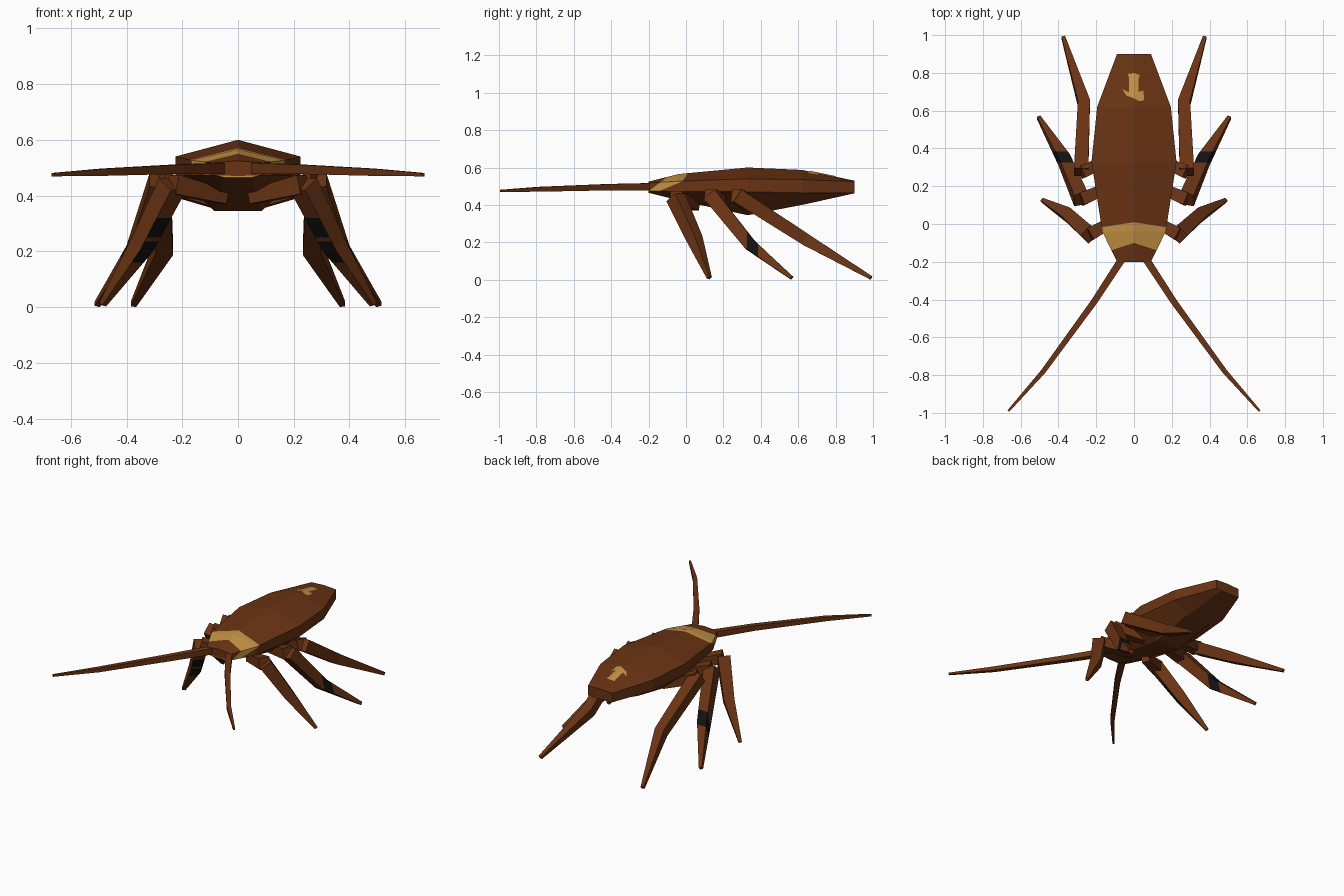
import bpy, bmesh
from mathutils import Vector

cube = bpy.data.objects.get("Cube")
if cube:
    bpy.data.objects.remove(cube, do_unlink=True)


def make_material(name, color):
    mat = bpy.data.materials.new(name)
    mat.use_nodes = True
    mat.diffuse_color = (*color, 1)
    mat.node_tree.nodes["Principled BSDF"].inputs["Base Color"].default_value = (*color, 1)
    return mat


brown = make_material("chestnut brown", (0.145, 0.034, 0.007))
tan = make_material("tan", (0.56, 0.29, 0.06))
black = make_material("black", (0.006, 0.006, 0.006))


def finish(name, bm, mats, mirror=True):
    mesh = bpy.data.meshes.new(name)
    bm.to_mesh(mesh)
    bm.free()
    for mat in mats:
        mesh.materials.append(mat)
    obj = bpy.data.objects.new(name, mesh)
    bpy.context.collection.objects.link(obj)
    if mirror:
        obj.modifiers.new("mirror", "MIRROR").use_axis[0] = True
    return obj


def cut(bm, point, normal):
    geom = bm.verts[:] + bm.edges[:] + bm.faces[:]
    bmesh.ops.bisect_plane(bm, geom=geom, dist=1e-5, plane_co=point, plane_no=normal)


def loft(bm, rings, closed):
    rows = [[bm.verts.new(p) for p in ring] for ring in rings]
    count = len(rows[0])
    for a, b in zip(rows, rows[1:]):
        for i in range(count if closed else count - 1):
            j = (i + 1) % count
            bm.faces.new((a[i], a[j], b[j], b[i]))
    bm.faces.new(rows[0])
    bm.faces.new(rows[-1][::-1])
    bmesh.ops.recalc_face_normals(bm, faces=bm.faces[:])


def limb(path, ref):
    """Square tapering tube along (point, half width) pairs."""
    bm = bmesh.new()
    pts = [Vector(p) for p, r in path]
    rings = []
    for i, (p, r) in enumerate(path):
        t = (pts[min(i + 1, len(pts) - 1)] - pts[max(i - 1, 0)]).normalized()
        ref_v = Vector(ref)
        side = (ref_v - t * ref_v.dot(t)).normalized() * r
        up = t.cross(side)
        rings.append([pts[i] + side * a + up * b for a, b in ((1, 1), (-1, 1), (-1, -1), (1, -1))])
    loft(bm, rings, True)
    return bm


# Body: y, half width, ridge z, upper side z, lower side z, belly half width, belly z
SECTIONS = [
    (-0.20, 0.09, 0.525, 0.517, 0.475, 0.05, 0.465),
    (-0.04, 0.168, 0.565, 0.527, 0.472, 0.06, 0.425),
    (0.33, 0.225, 0.60, 0.54, 0.47, 0.085, 0.345),
    (0.62, 0.195, 0.587, 0.535, 0.465, 0.085, 0.40),
    (0.90, 0.09, 0.53, 0.525, 0.465, 0.05, 0.462),
]
body = bmesh.new()
loft(body, [[(0, y, zt), (w, y, zu), (w, y, zl), (b, y, zb), (0, y, zb)]
            for y, w, zt, zu, zl, b, zb in SECTIONS], False)

# Collar band, bounded by two slanted planes
bounds = []
for a, b, c in (((0, -0.10, 0.55), (0.13, -0.14, 0.52), (0.10, -0.19, 0.48)),
                ((0, 0.01, 0.57), (0.165, -0.025, 0.525), (0.15, -0.12, 0.48))):
    a, b, c = Vector(a), Vector(b), Vector(c)
    n = (b - a).cross(c - a).normalized()
    n = n if n.y > 0 else -n
    bounds.append((a, n))
    cut(body, a, n)
body.normal_update()
for f in body.faces:
    m = f.calc_center_median()
    ahead, behind = [(m - a).dot(n) for a, n in bounds]
    if ahead > 0 > behind and f.normal.z > -0.2:
        f.material_index = 1
finish("body", body, [brown, tan])


# Spot: thin plate that follows the ridged back
def back_height(x, y):
    (y0, w0, t0, u0, *_), (y1, w1, t1, u1, *_) = SECTIONS[3:]
    k = (y - y0) / (y1 - y0)
    w, t, u = w0 + (w1 - w0) * k, t0 + (t1 - t0) * k, u0 + (u1 - u0) * k
    return t + (u - t) * abs(x) / w + 0.004


spot = bmesh.new()
for outline in (((0, 0.80), (-0.03, 0.795), (-0.053, 0.76), (-0.06, 0.71), (-0.04, 0.68), (0, 0.665)),
                ((0, 0.665), (0.03, 0.65), (0.054, 0.655), (0.05, 0.70), (0.058, 0.735), (0.04, 0.785), (0, 0.80))):
    spot.faces.new([spot.verts.new((x, y, back_height(x, y))) for x, y in outline])
bmesh.ops.triangulate(spot, faces=spot.faces[:])
finish("back_spot", spot, [tan], mirror=False)

# Antennae
finish("antennae", limb([((0.06, -0.18, 0.497), 0.02), ((0.21, -0.41, 0.495), 0.017),
                         ((0.48, -0.78, 0.484), 0.013), ((0.665, -0.99, 0.475), 0.006)],
                        (0, 0, 1)), [brown])

# Legs: hip, knee, ankle joint and foot, plus the roll reference
LEGS = {
    "front": ((0.05, 0.05, 0.395), (0.235, -0.055, 0.44), (0.345, 0.045, 0.22), (0.485, 0.125, 0.01), (1, 1, 0)),
    "middle": ((0.08, 0.22, 0.40), (0.28, 0.13, 0.45), (0.37, 0.34, 0.19), (0.505, 0.565, 0.01), (1, 0, 0)),
    "rear": ((0.08, 0.36, 0.38), (0.28, 0.275, 0.45), (0.265, 0.64, 0.215), (0.375, 0.99, 0.01), (1, 0, 0)),
}
for name, (hip, knee, joint, foot, ref) in LEGS.items():
    finish(name + "_hips", limb([(hip, 0.025), (knee, 0.035)], (0, 0, 1)), [brown])
    leg = limb([(knee, 0.038), (joint, 0.032), (foot, 0.01)], ref)
    # Dark inner patches on the front legs, dark ring on the middle legs
    if name == "front":
        for z in (0.32, 0.25, 0.235, 0.16):
            cut(leg, (0, 0, z), (0, 0, 1))
    elif name == "middle":
        for y in (0.325, 0.385):
            cut(leg, (0, y, 0), (0, 1, 0))
    leg.normal_update()
    for f in leg.faces:
        m = f.calc_center_median()
        inner = f.normal.dot(Vector(ref).normalized()) < -0.4
        patch = 0.16 < m.z < 0.32 and not 0.235 < m.z < 0.25
        if (name == "front" and inner and patch) or (name == "middle" and 0.325 < m.y < 0.385):
            f.material_index = 1
    finish(name + "_legs", leg, [brown, black])
